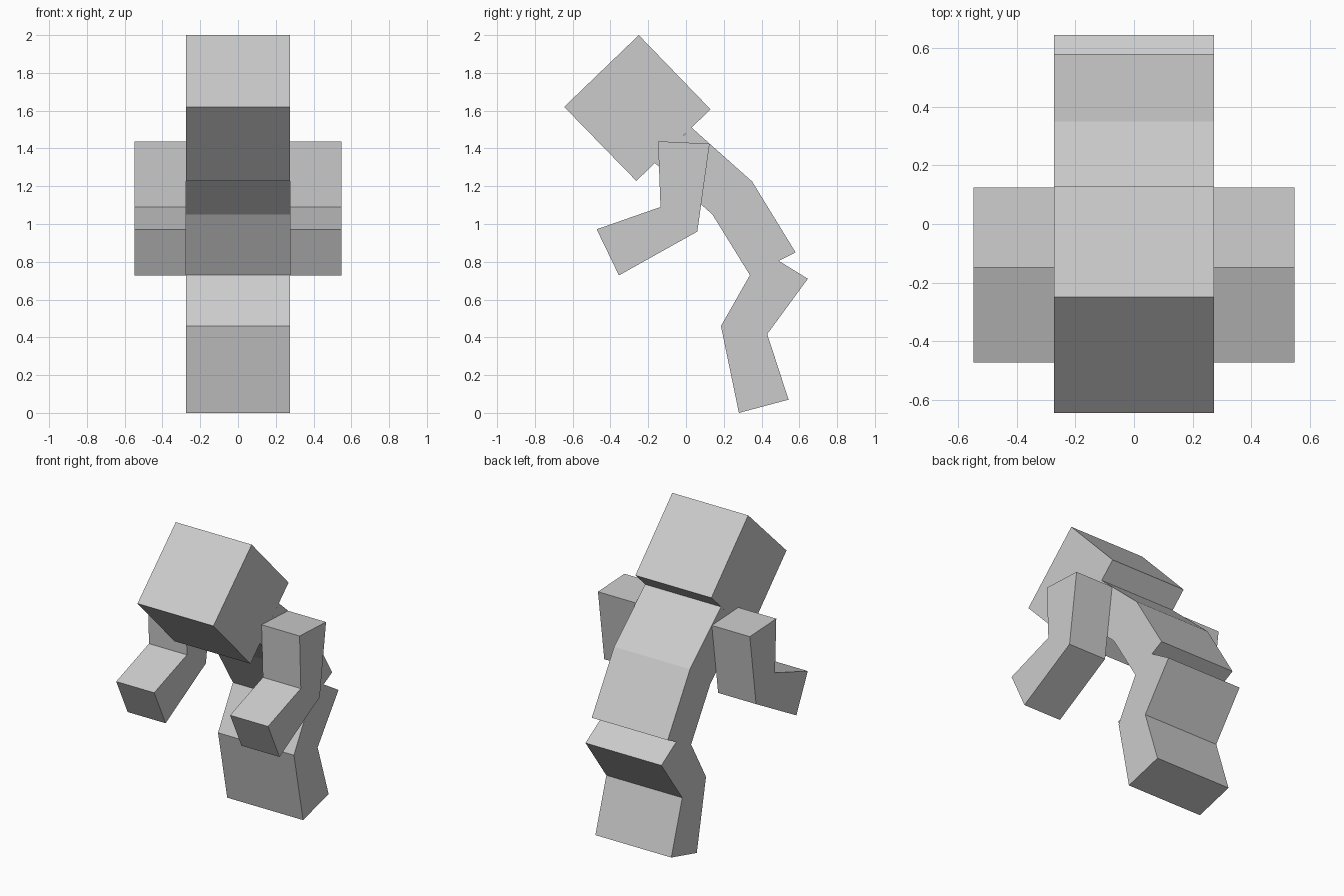
import bpy
import bmesh

cube = bpy.data.objects.get("Cube")
if cube:
    bpy.data.objects.remove(cube, do_unlink=True)

grey = bpy.data.materials.new("plain_grey")
grey.use_nodes = True
colour = (0.6, 0.6, 0.6, 1)
grey.diffuse_color = colour
grey.node_tree.nodes["Principled BSDF"].inputs["Base Color"].default_value = colour


def block(name, profile, x0, x1):
    """Extrude a side profile of (y, z) points from x0 to x1."""
    bm = bmesh.new()
    side = bm.faces.new([bm.verts.new((x0, y, z)) for y, z in profile])
    grown = bmesh.ops.extrude_face_region(bm, geom=[side])["geom"]
    verts = [g for g in grown if isinstance(g, bmesh.types.BMVert)]
    bmesh.ops.translate(bm, verts=verts, vec=(x1 - x0, 0, 0))
    bmesh.ops.recalc_face_normals(bm, faces=bm.faces)
    mesh = bpy.data.meshes.new(name)
    bm.to_mesh(mesh)
    bm.free()
    mesh.materials.append(grey)
    obj = bpy.data.objects.new(name, mesh)
    bpy.context.collection.objects.link(obj)
    return obj


W = 0.274  # limb width and half body width

# Tilted cubic head
block("head", [(-0.645, 1.62), (-0.25, 2.0), (0.13, 1.607), (-0.263, 1.228)], -W, W)

# Hunched torso, bent at the waist
block("torso", [(0.03, 1.51), (0.35, 1.225), (0.58, 0.85),
                (0.34, 0.727), (0.14, 1.05), (-0.165, 1.323)], -W, W)

# Bent limbs, one per side
arm = [(-0.148, 1.438), (0.125, 1.425), (0.06, 0.96),
       (-0.355, 0.728), (-0.473, 0.972), (-0.135, 1.09)]
leg = [(0.41, 0.855), (0.645, 0.71), (0.43, 0.417),
       (0.543, 0.07), (0.28, 0.0), (0.185, 0.46)]
for side, s in (("left", 1), ("right", -1)):
    block(side + "_arm", arm, s * W, s * 2 * W)
    block(side + "_leg", leg, 0, s * W)
